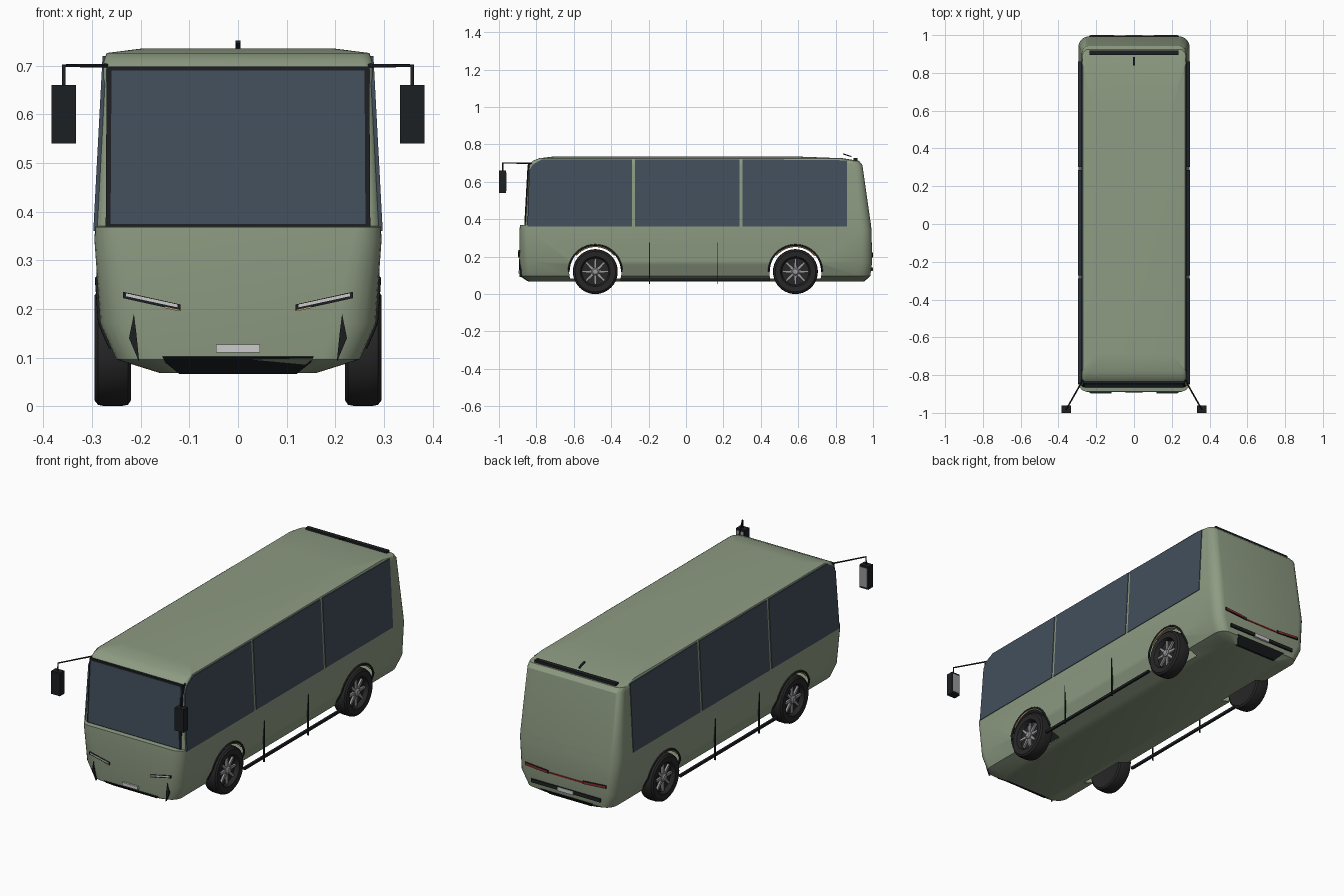
import bpy, bmesh, math
from mathutils import Vector

if "Cube" in bpy.data.objects:
    bpy.data.objects.remove(bpy.data.objects["Cube"])


def material(name, r, g, b):
    m = bpy.data.materials.new(name)
    m.diffuse_color = (r, g, b, 1)
    m.use_nodes = True
    m.node_tree.nodes["Principled BSDF"].inputs["Base Color"].default_value = m.diffuse_color
    return m


GREEN = material("paint", .27, .33, .225)
GLASS = material("glass", .055, .078, .105)
BLACK = material("trim", .012, .014, .016)
TYRE = material("rubber", .02, .02, .02)
METAL = material("metal", .32, .32, .34)
WHITE = material("white", .7, .7, .7)
RED = material("red", .3, .02, .02)
TAN = material("amber", .6, .36, .15)

# z, half width, front y, rear y, front corner (x, y), rear corner (x, y)
LEVELS = [
    (.068, .16, -.84, .95, .03, .03, .03, .03),
    (.096, .25, -.884, .985, .08, .06, .05, .06),
    (.17, .283, -.89, .995, .08, .06, .05, .06),
    (.34, .295, -.89, .992, .06, .05, .05, .06),
    (.368, .294, -.888, .989, .05, .045, .05, .06),
    (.370, .294, -.858, .989, .024, .025, .05, .06),
    (.69, .277, -.84, .943, .015, .02, .035, .04),
    (.712, .275, -.82, .925, .02, .025, .035, .04),
    (.726, .270, -.785, .84, .025, .025, .03, .03),
    (.735, .20, -.71, .60, .03, .03, .03, .03),
]


def side_x(z):
    """Half width of the body at height z."""
    for a, b in zip(LEVELS, LEVELS[1:]):
        if z <= b[0]:
            t = max(0, (z - a[0]) / (b[0] - a[0]))
            return a[1] + t * (b[1] - a[1])
    return LEVELS[-1][1]


def finish(name, bm, mat, angle=None):
    bmesh.ops.recalc_face_normals(bm, faces=bm.faces)
    me = bpy.data.meshes.new(name)
    bm.to_mesh(me)
    bm.free()
    ob = bpy.data.objects.new(name, me)
    bpy.context.collection.objects.link(ob)
    me.materials.append(mat)
    if angle:
        smooth(ob, angle)
    return ob


def smooth(ob, angle):
    bpy.ops.object.select_all(action='DESELECT')
    ob.select_set(True)
    bpy.context.view_layer.objects.active = ob
    bpy.ops.object.shade_smooth_by_angle(angle=math.radians(angle))


def loft(name, rings, mat, cap=True, angle=None):
    bm = bmesh.new()
    rows = [[bm.verts.new(p) for p in r] for r in rings]
    n = len(rows[0])
    for a, b in zip(rows, rows[1:]):
        for i in range(n):
            bm.faces.new((a[i], a[(i + 1) % n], b[(i + 1) % n], b[i]))
    if cap:
        bm.faces.new(rows[0])
        bm.faces.new(rows[-1])
    return finish(name, bm, mat, angle)


def prism(name, pts, push, mat):
    pts = [Vector(p) for p in pts]
    return loft(name, [pts, [p + Vector(push) for p in pts]], mat)


def box(name, lo, hi, mat):
    return prism(name, [(lo[0], lo[1], lo[2]), (hi[0], lo[1], lo[2]), (hi[0], hi[1], lo[2]),
                        (lo[0], hi[1], lo[2])], (0, 0, hi[2] - lo[2]), mat)


def tube(name, pts, radius, mat):
    cu = bpy.data.curves.new(name, 'CURVE')
    cu.dimensions = '3D'
    cu.bevel_depth, cu.bevel_resolution, cu.use_fill_caps = radius, 2, True
    sp = cu.splines.new('POLY')
    sp.points.add(len(pts) - 1)
    for q, p in zip(sp.points, pts):
        q.co = (*p, 1)
    cu.materials.append(mat)
    ob = bpy.data.objects.new(name, cu)
    bpy.context.collection.objects.link(ob)
    bpy.ops.object.select_all(action='DESELECT')
    ob.select_set(True)
    bpy.context.view_layer.objects.active = ob
    bpy.ops.object.convert(target='MESH')
    return ob


def lathe(name, profile, y, z, s, mat, n=40, angle=35):
    return loft(name, [[(s * x, y + r * math.cos(i * math.tau / n), z + r * math.sin(i * math.tau / n))
                        for i in range(n)] for r, x in profile], mat, True, angle)


# Body shell: rounded plan outlines stacked upwards
def outline(z, w, yf, yb, fx, fy, rx, ry):
    q = [i * math.pi / 12 for i in range(7)]
    half = [(w - fx + fx * math.sin(a), yf + fy - fy * math.cos(a), z) for a in q]
    half += [(w - rx + rx * math.cos(a), yb - ry + ry * math.sin(a), z) for a in q]
    return half + [(-x, y, h) for x, y, h in reversed(half)]


body = loft("body_shell", [outline(*l) for l in LEVELS], GREEN)
shell = body.modifiers.new("shell", 'SOLIDIFY')
shell.thickness = .006
bpy.context.view_layer.objects.active = body
bpy.ops.object.modifier_apply(modifier="shell")

# Wheel arch openings
AXLES = (-.485, .585)
for y in AXLES:
    for s in (1, -1):
        cut = lathe("arch_cutter", [(.14, .19), (.14, .36)], y, .12, s, GREEN, 48, None)
        cut.hide_render = True
        mod = body.modifiers.new("arch", 'BOOLEAN')
        mod.operation, mod.solver, mod.object = 'DIFFERENCE', 'EXACT', cut
        bpy.context.view_layer.objects.active = body
        bpy.ops.object.modifier_apply(modifier="arch")
        bpy.data.objects.remove(cut)
smooth(body, 28)

# Wheels and arch trims
for y in AXLES:
    for s in (1, -1):
        lathe("tyre", [(.07, .222), (.108, .22), (.117, .226), (.12, .24), (.12, .275), (.117, .288),
                       (.108, .295), (.08, .293), (.076, .288), (.072, .27)], y, .12, s, TYRE)
        lathe("wheel_hub", [(.02, .268), (.02, .285), (.014, .29)], y, .12, s, METAL, 16)
        for k in range(8):
            a = k * math.tau / 8
            d, e = Vector((0, math.cos(a), math.sin(a))), Vector((0, -math.sin(a), math.cos(a)))
            c = Vector((s * .268, y, .12))
            prism("wheel_spoke", [c + d * .015 - e * .008, c + d * .07 - e * .005,
                                  c + d * .07 + e * .005, c + d * .015 + e * .008], (s * .012, 0, 0), METAL)

        def arc(r, a0, a1, off):
            out = []
            for i in range(25):
                a = math.radians(a0 + (a1 - a0) * i / 24)
                z = .12 + r * math.sin(a)
                out.append((s * (side_x(z) + off), y + r * math.cos(a), z))
            return out
        tube("arch_trim", arc(.142, 0, 180, 0), .005, BLACK)
        tube("arch_liner", arc(.135, 40, 140, -.002), .004, TAN)

# Side windows, sills, door seams and mirrors
WINDOWS = [[(-.848, .36), (-.838, .66), (-.82, .692), (-.77, .72), (-.288, .72), (-.288, .36)],
           [(-.272, .36), (-.272, .72), (.287, .72), (.287, .36)],
           [(.303, .36), (.303, .72), (.86, .715), (.86, .36)]]
for s in (1, -1):
    for w in WINDOWS:
        prism("side_window", [(s * (.2975 - (z - .36) * .053), y, z) for y, z in w], (-s * .008, 0, 0), GLASS)
    box("side_sill", (s * .274, -.35, .07), (s * .286, .45, .083), BLACK)
    for y in (-.195, .17):
        box("door_seam", (s * .283, y - .002, .055), (s * .291, y + .002, .275), BLACK)
    tube("mirror_arm", [(s * .27, -.825, .7), (s * .358, -.98, .7), (s * .358, -.98, .65)], .004, BLACK)
    box("mirror_housing", (s * .333, -1, .54), (s * .383, -.962, .66), BLACK)
    box("mirror_glass", (s * .338, -.963, .55), (s * .378, -.960, .65), METAL)

    # Slanted lamps, front and rear, and the bumper creases
    def lamp(name, x0, z0, x1, z1, h, y, depth, mat):
        prism(name, [(s * x0, y, z0), (s * x1, y, z1), (s * x1, y, z1 + h), (s * x0, y, z0 + h)],
              (0, depth, 0), mat)
    lamp("headlight_housing", .118, .196, .236, .222, .013, -.895, .03, BLACK)
    lamp("headlight", .124, .203, .230, .226, .006, -.897, .02, WHITE)
    lamp("turn_lamp", .12, .195, .15, .2015, .003, -.897, .02, TAN)
    lamp("tail_lamp_housing", .10, .196, .235, .206, .016, .999, -.03, BLACK)
    lamp("tail_lamp", .105, .2, .23, .21, .009, 1.0, -.02, RED)
    prism("bumper_crease", [(s * .214, -.893, .19), (s * .224, -.889, .14), (s * .203, -.889, .09),
                            (s * .209, -.893, .15)], (0, .012, 0), BLACK)
box("tail_strip", (-.10, .98, .198), (.10, .998, .205), RED)

# Windscreen with frame, lying on the raked front
def screen(name, w, z0, z1, out, mat):
    prism(name, [(x, -.858 + (z - .37) * .056 - out, z) for x, z in
                 ((-w, z0), (w, z0), (w - .002, z1), (-w + .002, z1))], (0, .02, 0), mat)


screen("windscreen_frame", .272, .367, .698, .005, BLACK)
screen("windscreen", .262, .374, .69, .007, GLASS)

# Bumper grilles and number plates
prism("front_grille", [(-.155, -.889, .102), (.155, -.889, .102), (.15, -.88, .09),
                       (.12, -.842, .066), (-.12, -.842, .066), (-.15, -.88, .09)], (0, .012, 0), BLACK)
prism("rear_grille", [(-.15, .990, .10), (.15, .990, .10), (.12, .952, .066), (-.12, .952, .066)],
      (0, -.012, 0), BLACK)
box("rear_bumper_bar", (-.2, .97, .125), (.2, .998, .143), BLACK)
box("front_plate", (-.045, -.896, .11), (.045, -.87, .127), WHITE)
box("rear_plate", (-.045, .97, .122), (.045, 1.0, .142), WHITE)

# Roof strip and aerial
box("roof_strip", (-.235, .895, .705), (.235, .918, .727), BLACK)
prism("aerial", [(-.005, .84, .746), (-.005, .885, .732), (-.005, .885, .738), (-.005, .84, .752)],
      (.01, 0, 0), BLACK)
